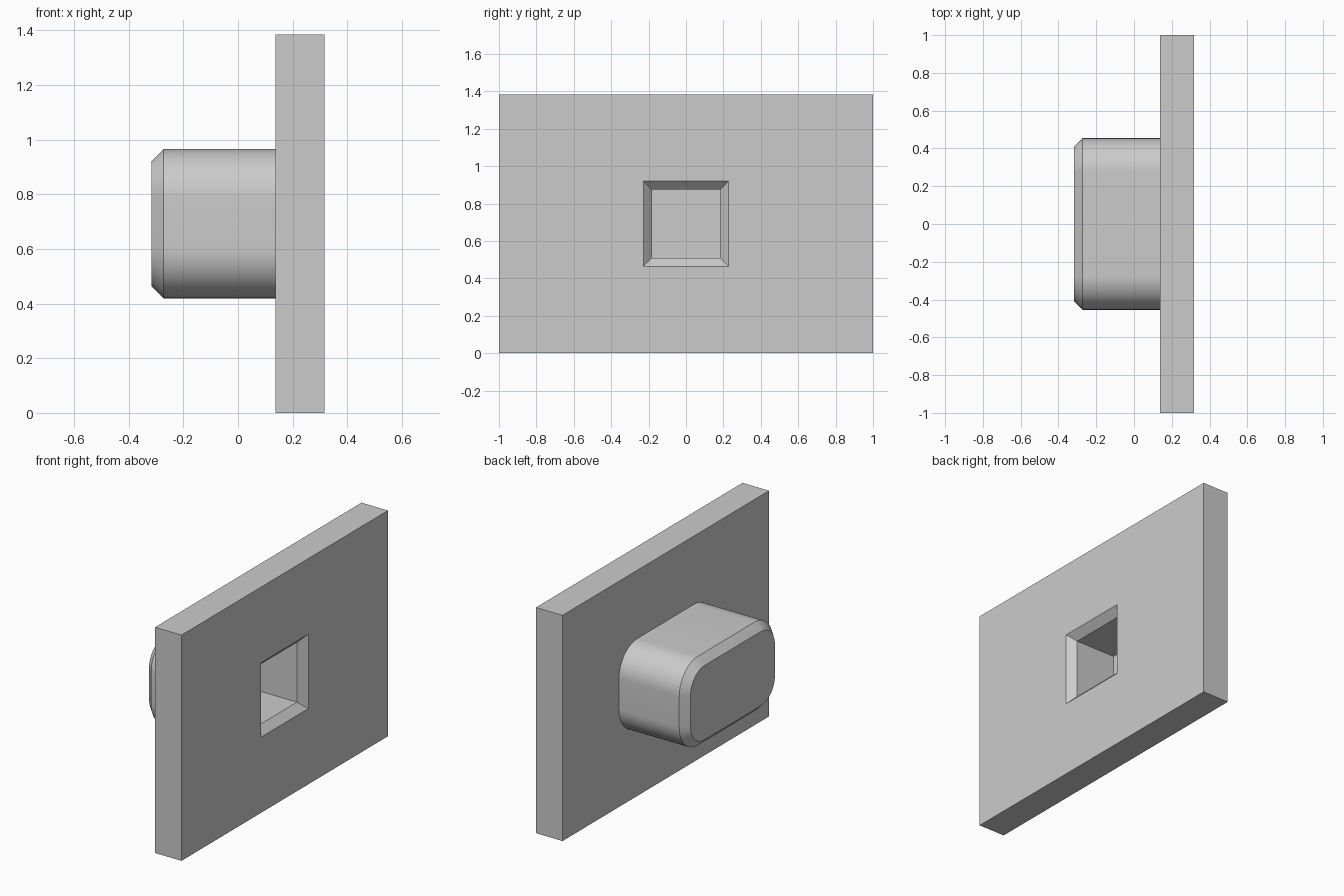
import bpy
import bmesh
from math import cos, sin, pi

cube = bpy.data.objects.get("Cube")
if cube:
    bpy.data.objects.remove(cube, do_unlink=True)

MID_Z = 0.692      # shared height of the boss and the pocket
STEPS = 16         # segments per rounded corner


def ring(bm, x, half_y, half_z, radius=0.0):
    """Rounded rectangle in the YZ plane; a zero radius gives square corners."""
    verts = []
    for corner, (sy, sz) in enumerate([(1, 1), (-1, 1), (-1, -1), (1, -1)]):
        for i in range(STEPS + 1):
            a = (corner + i / STEPS) * pi / 2
            y = sy * (half_y - radius) + radius * cos(a)
            z = sz * (half_z - radius) + radius * sin(a)
            verts.append(bm.verts.new((x, y, MID_Z + z)))
    return verts


bm = bmesh.new()
rings = [
    # Square pocket with a chamfered mouth
    ring(bm, 0.0, 0.183, 0.183),
    ring(bm, 0.272, 0.183, 0.183),
    ring(bm, 0.317, 0.228, 0.228),
    # Plate
    ring(bm, 0.317, 1.0, MID_Z),
    ring(bm, 0.137, 1.0, MID_Z),
    # Rounded boss with a chamfered end
    ring(bm, 0.137, 0.454, 0.273, 0.18),
    ring(bm, -0.272, 0.454, 0.273, 0.18),
    ring(bm, -0.317, 0.409, 0.228, 0.135),
]

# Skin the rings in order and cap both ends
for a, b in zip(rings, rings[1:]):
    for i in range(len(a)):
        j = (i + 1) % len(a)
        bm.faces.new((a[i], a[j], b[j], b[i]))
bm.faces.new(rings[0])
bm.faces.new(rings[-1])

# Merge the collapsed square corners
bmesh.ops.remove_doubles(bm, verts=bm.verts[:], dist=0.0001)
bmesh.ops.recalc_face_normals(bm, faces=bm.faces[:])

mesh = bpy.data.meshes.new("plate_with_boss")
bm.to_mesh(mesh)
bm.free()
plate = bpy.data.objects.new("plate_with_boss", mesh)
bpy.context.collection.objects.link(plate)

# Plain grey finish
grey = bpy.data.materials.new("light_grey")
grey.use_nodes = True
color = (0.6, 0.6, 0.6, 1.0)
grey.diffuse_color = color
grey.node_tree.nodes["Principled BSDF"].inputs["Base Color"].default_value = color
mesh.materials.append(grey)

# Smooth rounded corners, crisp edges elsewhere
bpy.ops.object.select_all(action="DESELECT")
plate.select_set(True)
bpy.context.view_layer.objects.active = plate
bpy.ops.object.shade_smooth_by_angle(angle=pi / 6)
